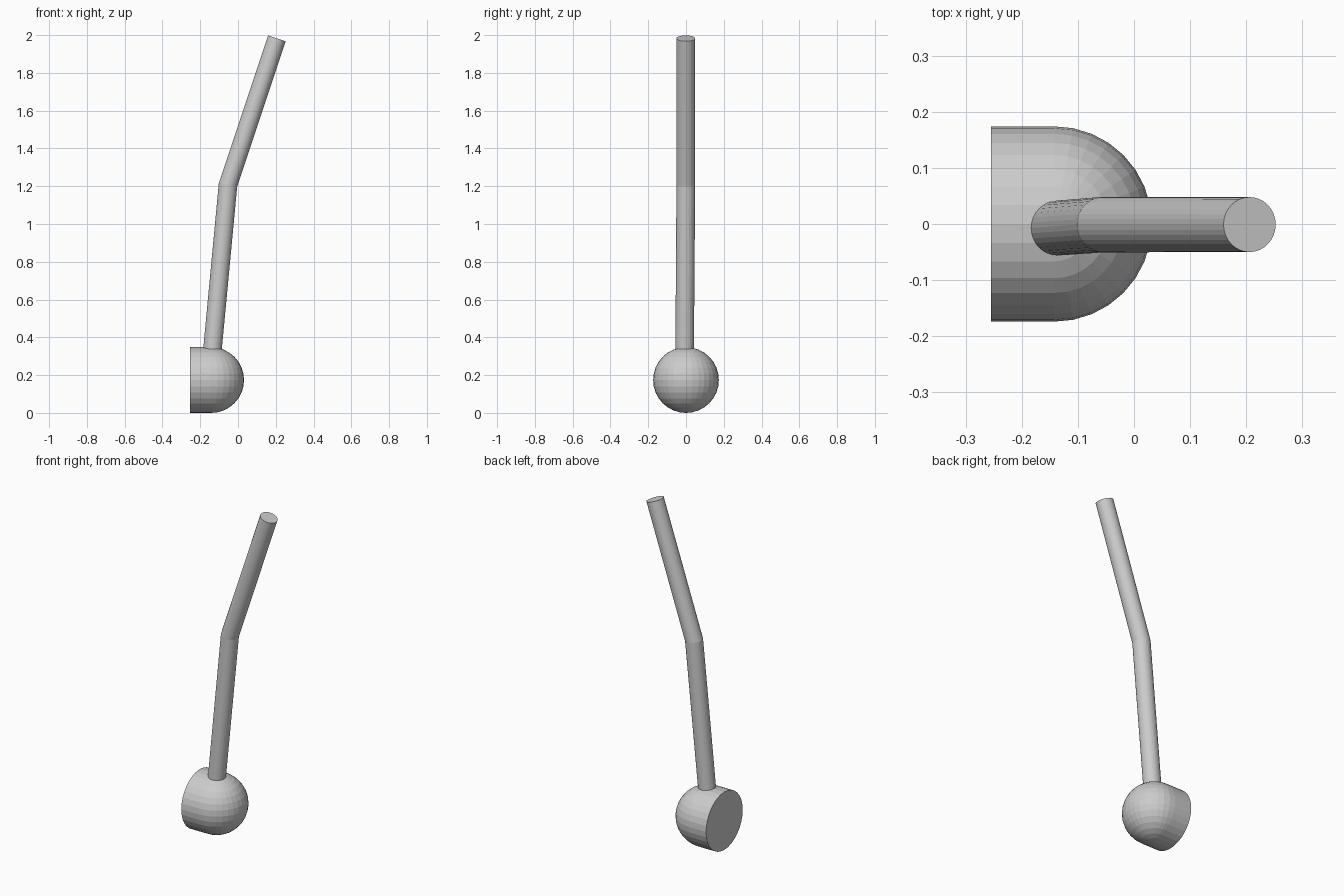
import bpy, bmesh
from mathutils import Vector, Matrix

if "Cube" in bpy.data.objects:
    bpy.data.objects.remove(bpy.data.objects["Cube"])


def finish(bm, name):
    bmesh.ops.recalc_face_normals(bm, faces=bm.faces)
    mesh = bpy.data.meshes.new(name)
    bm.to_mesh(mesh)
    bm.free()
    obj = bpy.data.objects.new(name, mesh)
    bpy.context.collection.objects.link(obj)
    return obj


# Head: half a sphere whose open rim is pulled back to a flat face
R = 0.174
bm = bmesh.new()
bmesh.ops.create_uvsphere(bm, u_segments=32, v_segments=16, radius=R)
bmesh.ops.bisect_plane(bm, geom=bm.verts[:] + bm.edges[:] + bm.faces[:], dist=1e-4,
                       plane_co=(0, 0, 0), plane_no=(1, 0, 0), clear_inner=True)
rim = [e for e in bm.edges if e.is_boundary]
ext = bmesh.ops.extrude_edge_only(bm, edges=rim)["geom"]
bmesh.ops.translate(bm, verts=[g for g in ext if isinstance(g, bmesh.types.BMVert)],
                    vec=(-0.113, 0, 0))
bmesh.ops.holes_fill(bm, edges=[e for e in bm.edges if e.is_boundary], sides=0)
bmesh.ops.translate(bm, verts=bm.verts, vec=(-0.142, 0, R))
finish(bm, "head")

# Shaft: round bar with a bend, given as (centre, ring normal, radius)
low = Vector((0.081, 0.006, 0.859)).normalized()
high = Vector((0.259, 0, 0.774)).normalized()
bend = Vector((-0.053, -0.001, 1.207))
stations = [
    (bend - low * 0.95, low, 0.049),
    (bend, (low * 1.5 + high).normalized(), 0.0495),
    (Vector((0.206, -0.001, 1.983)), high, 0.049),
]
bm = bmesh.new()
rings = []
for centre, normal, radius in stations:
    turn = Vector((0, 0, 1)).rotation_difference(normal).to_matrix().to_4x4()
    rings.append(bmesh.ops.create_circle(bm, segments=32, radius=radius,
                                         matrix=Matrix.Translation(centre) @ turn)["verts"])
for a, b in zip(rings, rings[1:]):
    for i in range(32):
        j = (i + 1) % 32
        bm.faces.new((a[i], a[j], b[j], b[i]))
bm.faces.new(rings[0])
bm.faces.new(rings[-1])
finish(bm, "shaft")
